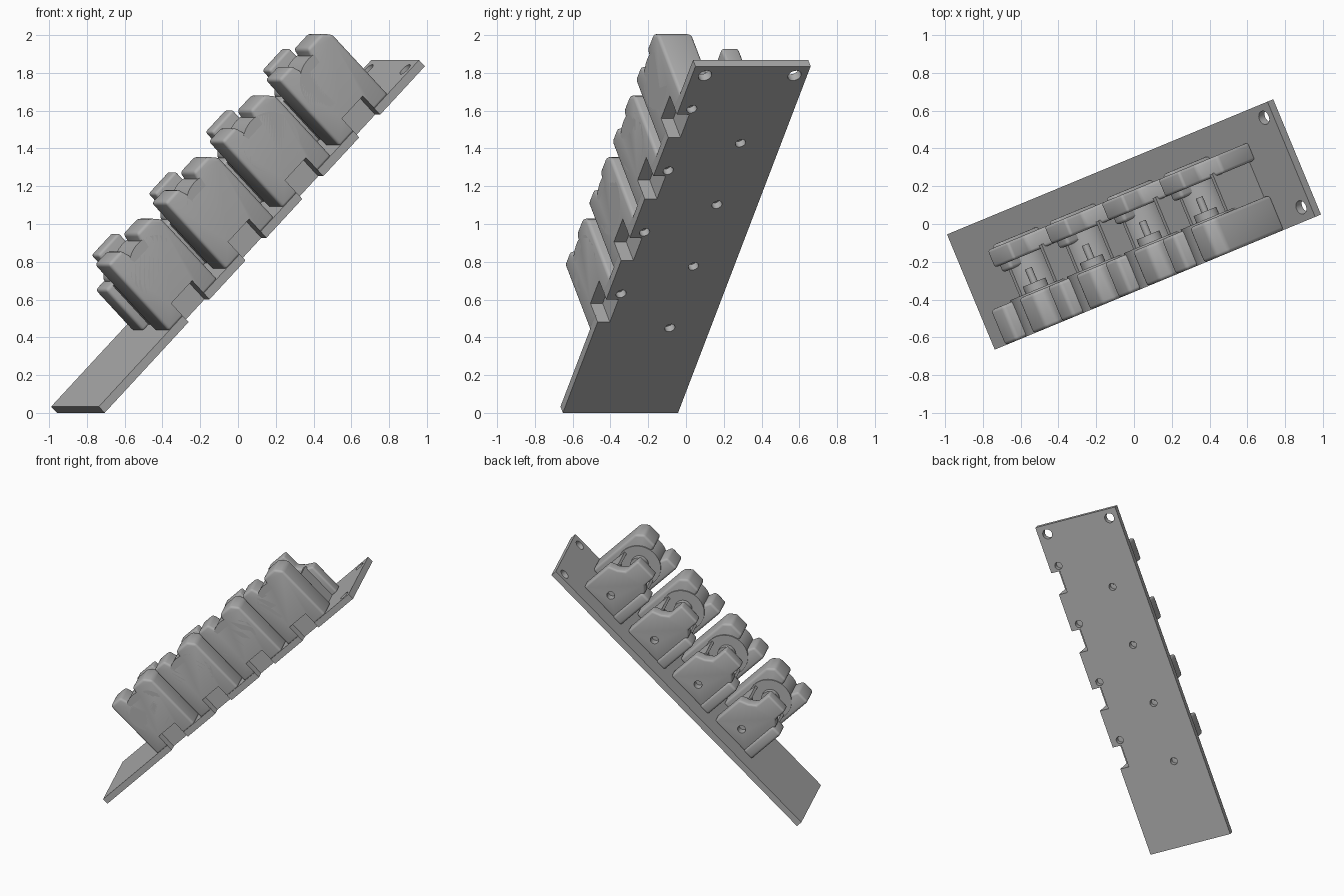
import bpy, bmesh, math
from mathutils import Matrix, Vector

cube = bpy.data.objects.get("Cube")
if cube:
    bpy.data.objects.remove(cube, do_unlink=True)

grey = bpy.data.materials.new("plain grey")
grey.use_nodes = True
COLOUR = (0.42, 0.42, 0.42, 1)
grey.diffuse_color = COLOUR
grey.node_tree.nodes["Principled BSDF"].inputs["Base Color"].default_value = COLOUR

# Tilted frame: local x runs along the plate, y across it, z away from it
FRAME = (Matrix.Translation((-0.706, -0.652, 0))
         @ Matrix.Rotation(math.radians(22.5), 4, 'Z')
         @ Matrix.Rotation(math.radians(-45), 4, 'Y'))
LENGTH, WIDTH, THICK = 2.595, 0.66, 0.047
PITCH, FIRST = 0.461, 0.765
CENTRES = [FIRST + i * PITCH for i in range(4)]
AXIS = 0.337


def make(name, bm):
    bmesh.ops.recalc_face_normals(bm, faces=bm.faces)
    mesh = bpy.data.meshes.new(name)
    bm.to_mesh(mesh)
    bm.free()
    mesh.materials.append(grey)
    ob = bpy.data.objects.new(name, mesh)
    bpy.context.collection.objects.link(ob)
    ob.matrix_world = FRAME
    return ob


def activate(ob):
    bpy.ops.object.select_all(action='DESELECT')
    bpy.context.view_layer.objects.active = ob
    ob.select_set(True)


def apply(ob, mod):
    activate(ob)
    bpy.ops.object.modifier_apply(modifier=mod.name)


def soften(ob):
    activate(ob)
    bpy.ops.object.shade_smooth_by_angle(angle=math.radians(35))


def extrude(bm, points, direction):
    face = bm.faces.new([bm.verts.new(p) for p in points])
    new = bmesh.ops.extrude_face_region(bm, geom=[face])["geom"]
    bmesh.ops.translate(bm, vec=direction,
                        verts=[g for g in new if isinstance(g, bmesh.types.BMVert)])


def prism(name, cx, profile, y0, y1, bevel=0):
    """Side profile (x, z) swept across the plate."""
    bm = bmesh.new()
    extrude(bm, [(cx + x, y0, z) for x, z in profile], Vector((0, y1 - y0, 0)))
    ob = make(name, bm)
    if bevel:
        mod = ob.modifiers.new("rounding", 'BEVEL')
        mod.width, mod.segments = bevel, 3
        mod.limit_method, mod.angle_limit = 'ANGLE', math.radians(40)
        apply(ob, mod)
    return ob


def circle(cx, cz, r, n=48):
    return [(cx + r * math.cos(2 * math.pi * i / n),
             cz + r * math.sin(2 * math.pi * i / n)) for i in range(n)]


def rect(x0, x1, z0, z1):
    return [(x0, z0), (x1, z0), (x1, z1), (x0, z1)]


def cut(ob, cutter):
    mod = ob.modifiers.new("cut", 'BOOLEAN')
    mod.operation, mod.object, mod.solver = 'DIFFERENCE', cutter, 'EXACT'
    apply(ob, mod)
    bpy.data.objects.remove(cutter, do_unlink=True)


# Mounting plate with a notch under each unit
outline = [(0, 0)]
for c in CENTRES:
    outline += [(c - 0.085, 0), (c - 0.085, 0.07), (c + 0.085, 0.07), (c + 0.085, 0)]
outline += [(LENGTH, 0), (LENGTH, WIDTH), (0, WIDTH)]
bm = bmesh.new()
extrude(bm, [(x, y, 0) for x, y in outline], Vector((0, 0, THICK)))
plate = make("mounting_plate", bm)

# Screw holes
holes = [(2.525, 0.075, 0.037), (2.525, 0.588, 0.037)]
for c in CENTRES:
    holes += [(c + 0.126, 0.073, 0.028), (c - 0.129, 0.427, 0.028)]
bm = bmesh.new()
for x, y, r in holes:
    extrude(bm, [(px, py, -0.1) for px, py in circle(x, y, r, 24)], Vector((0, 0, 0.3)))
cut(plate, make("hole_cutter", bm))
soften(plate)

# Side profiles shared by the four units
B = 0.04
front_profile = [(-0.195, B), (-0.195, 0.54), (-0.09, 0.54), (-0.065, 0.46), (0.02, 0.46),
                 (0.035, 0.54), (0.15, 0.54), (0.195, 0.49), (0.195, B)]
back_profile = [(-0.13, B), (-0.13, 0.36), (-0.085, 0.4), (-0.085, 0.5), (0.085, 0.5),
                (0.085, 0.37), (0.13, 0.33), (0.195, 0.3), (0.195, B)]
cradle_profile = [(-0.15, B), (-0.15, AXIS)]
cradle_profile += [(-0.13 * math.cos(math.pi * i / 24),
                    AXIS - 0.13 * math.sin(math.pi * i / 24)) for i in range(25)]
cradle_profile += [(0.15, AXIS), (0.15, B)]

for i, c in enumerate(CENTRES, 1):
    # Front housing with the slot at its foot
    front = prism(f"front_housing_{i}", c, front_profile, 0, 0.2, 0.018)
    cut(front, prism("slot_cutter", c, rect(-0.085, 0.085, -0.1, 0.14), -0.1, 0.07))
    soften(front)
    # Round drum flush with the housing front
    soften(prism(f"drum_{i}", c, circle(0, AXIS, 0.162, 64), 0, 0.21))
    # Hollow cradle behind it
    soften(prism(f"cradle_{i}", c, cradle_profile, 0.19, 0.42))
    # Shaft and pin
    soften(prism(f"shaft_{i}", c, circle(0.01, AXIS + 0.02, 0.065), 0.2, 0.25))
    soften(prism(f"shaft_pin_{i}", c, circle(0.01, AXIS + 0.02, 0.02, 20), 0.24, 0.33))
    # Back bracket with its screw hole
    back = prism(f"back_bracket_{i}", c, back_profile, 0.4, 0.5, 0.015)
    cut(back, prism("screw_cutter", c, circle(0.02, 0.15, 0.03, 24), 0.44, 0.6))
    soften(back)
    # Low rib on the downhill side
    soften(prism(f"side_rib_{i}", c, rect(-0.195, -0.11, B, 0.35), 0.36, 0.515, 0.018))
